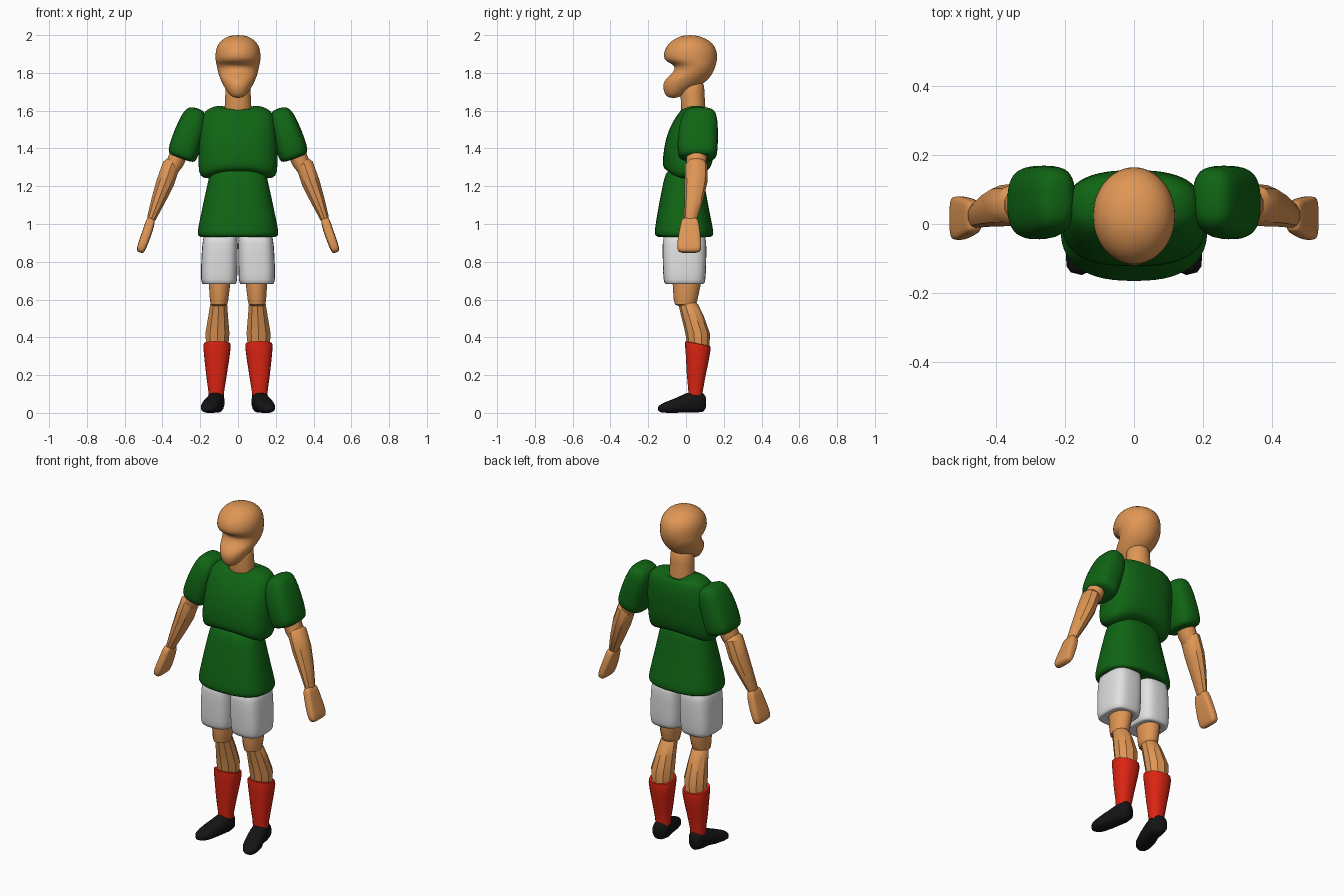
import bpy, bmesh, math
from mathutils import Vector


def material(name, rgb):
    m = bpy.data.materials.new(name)
    m.diffuse_color = (*rgb, 1)
    return m


SKIN = material("skin", (0.74, 0.305, 0.09))
GREEN = material("shirt green", (0.005, 0.13, 0.007))
WHITE = material("shorts white", (0.75, 0.75, 0.75))
RED = material("sock red", (0.72, 0.018, 0.006))
BLACK = material("shoe black", (0.007, 0.007, 0.007))
X, Y, Z = (1, 0, 0), (0, 1, 0), (0, 0, 1)


def loft(name, mat, rings, u=X, v=Y, sides=20, power=2.0, side=1, subdiv=1, angle=50):
    """Skin rings of (x, y, z, half_u, half_v[, arch]); arch lifts front and back."""
    bm = bmesh.new()
    u, v = Vector(u).normalized(), Vector(v).normalized()
    loops = []
    for x, y, z, a, b, *arch in rings:
        loop = []
        for i in range(sides):
            t = math.tau * (i + 0.5) / sides
            c, s = math.cos(t), math.sin(t)
            cu = math.copysign(abs(c) ** (2 / power), c)
            sv = math.copysign(abs(s) ** (2 / power), s)
            p = Vector((x, y, z)) + u * a * cu + v * b * sv
            p.z += arch[0] * s * s if arch else 0
            loop.append(bm.verts.new((p.x * side, p.y, p.z)))
        loops.append(loop)
    for l0, l1 in zip(loops, loops[1:]):
        for i in range(sides):
            j = (i + 1) % sides
            bm.faces.new((l0[i], l0[j], l1[j], l1[i]))
    bm.faces.new(loops[0])
    bm.faces.new(loops[-1])
    bmesh.ops.recalc_face_normals(bm, faces=bm.faces)
    me = bpy.data.meshes.new(name)
    bm.to_mesh(me)
    bm.free()
    me.materials.append(mat)
    ob = bpy.data.objects.new(name, me)
    bpy.context.collection.objects.link(ob)
    if subdiv:
        me.polygons.foreach_set("use_smooth", [True] * len(me.polygons))
        ob.modifiers.new("smooth", "SUBSURF").levels = subdiv
        ob.modifiers["smooth"].render_levels = subdiv
    else:
        bpy.ops.object.select_all(action="DESELECT")
        ob.select_set(True)
        bpy.context.view_layer.objects.active = ob
        bpy.ops.object.shade_smooth_by_angle(angle=math.radians(angle))
    return ob


def stack(rows):
    """Turn (z, front_y, back_y, half_width[, arch]) rows into centred rings."""
    return [(0, (f + b) / 2, z, w, (b - f) / 2, *e) for z, f, b, w, *e in rows]


# Head with a recessed eye band, and neck
loft("head", SKIN, stack([
    (1.667, -0.085, -0.05, 0.015), (1.678, -0.108, -0.02, 0.042),
    (1.71, -0.12, 0.03, 0.063), (1.74, -0.123, 0.09, 0.082),
    (1.77, -0.108, 0.122, 0.095), (1.79, -0.08, 0.138, 0.103),
    (1.82, -0.058, 0.152, 0.11), (1.845, -0.066, 0.16, 0.115),
    (1.86, -0.108, 0.164, 0.119), (1.885, -0.121, 0.167, 0.121),
    (1.92, -0.115, 0.163, 0.119), (1.955, -0.095, 0.145, 0.106),
    (1.985, -0.055, 0.103, 0.075), (2.0, -0.01, 0.05, 0.03)]), sides=24)
loft("neck", SKIN, stack([
    (1.55, -0.02, 0.11, 0.075), (1.6, -0.027, 0.105, 0.073),
    (1.68, -0.03, 0.098, 0.068), (1.78, -0.03, 0.1, 0.066)]))

# Shirt: chest block over a flared lower half
loft("shirt_chest", GREEN, stack([
    (1.24, -0.06, 0.08, 0.13, 0.03), (1.24, -0.105, 0.115, 0.19, 0.045),
    (1.27, -0.124, 0.132, 0.21, 0.03), (1.35, -0.124, 0.147, 0.211),
    (1.45, -0.11, 0.157, 0.206), (1.53, -0.078, 0.157, 0.2),
    (1.58, -0.045, 0.148, 0.19), (1.612, -0.02, 0.135, 0.16),
    (1.63, -0.015, 0.12, 0.1, -0.025), (1.622, -0.01, 0.11, 0.075, -0.03)]),
    sides=28, power=2.6)
loft("shirt_lower", GREEN, stack([
    (0.935, -0.1, 0.09, 0.15), (0.928, -0.155, 0.137, 0.205),
    (0.945, -0.168, 0.148, 0.217), (0.98, -0.165, 0.143, 0.212),
    (1.1, -0.145, 0.118, 0.187), (1.2, -0.125, 0.1, 0.165),
    (1.27, -0.11, 0.09, 0.15), (1.3, -0.08, 0.07, 0.12)]), sides=28, power=2.5)

ARM = (0.94, 0, 0.33)
FOOT = (0.97, 0.24, 0)
for side, word in ((-1, "right"), (1, "left")):
    # Sleeve
    loft(word + "_sleeve", GREEN, [
        (0.213, 0.075, 1.612, 0.025, 0.045), (0.221, 0.074, 1.6, 0.052, 0.08),
        (0.231, 0.07, 1.56, 0.07, 0.098), (0.258, 0.063, 1.48, 0.081, 0.108),
        (0.289, 0.061, 1.385, 0.083, 0.108), (0.298, 0.061, 1.352, 0.077, 0.1),
        (0.299, 0.061, 1.345, 0.05, 0.07)], ARM, power=2.7, side=side)
    # Arm and hand
    loft(word + "_upper_arm", SKIN, [
        (0.3, 0.06, 1.4, 0.05, 0.055), (0.335, 0.055, 1.32, 0.047, 0.055),
        (0.352, 0.052, 1.28, 0.035, 0.045)], ARM, sides=12, side=side, subdiv=0)
    loft(word + "_forearm", SKIN, [
        (0.343, 0.055, 1.335, 0.035, 0.045), (0.352, 0.055, 1.315, 0.049, 0.06),
        (0.385, 0.053, 1.22, 0.05, 0.06), (0.42, 0.042, 1.13, 0.04, 0.05),
        (0.458, 0.025, 1.03, 0.025, 0.036), (0.464, 0.022, 1.01, 0.018, 0.028)],
        ARM, sides=10, side=side, subdiv=0, angle=35)
    loft(word + "_hand", SKIN, [
        (0.458, 0.02, 1.032, 0.015, 0.035), (0.462, 0.02, 1.02, 0.025, 0.046),
        (0.476, 0.02, 0.97, 0.026, 0.055), (0.498, 0.017, 0.91, 0.026, 0.064),
        (0.515, 0.017, 0.863, 0.024, 0.065), (0.519, 0.017, 0.848, 0.015, 0.052)],
        ARM, sides=16, power=4, side=side)
    # Shorts leg
    loft(word + "_shorts_leg", WHITE, [
        (0.1, -0.008, 0.688, 0.065, 0.08), (0.1, -0.008, 0.677, 0.088, 0.103),
        (0.1, -0.008, 0.695, 0.097, 0.112), (0.099, -0.008, 0.78, 0.098, 0.116),
        (0.095, -0.008, 0.9, 0.095, 0.118), (0.09, -0.008, 0.98, 0.09, 0.11)],
        power=3.2, side=side)
    # Thigh and calf
    loft(word + "_thigh", SKIN, [
        (0.098, 0.003, 0.75, 0.06, 0.075), (0.098, 0.003, 0.67, 0.057, 0.073),
        (0.1, -0.002, 0.6, 0.05, 0.063), (0.101, -0.003, 0.573, 0.045, 0.055),
        (0.101, -0.003, 0.565, 0.03, 0.035)], sides=14, side=side, subdiv=0)
    loft(word + "_calf", SKIN, [
        (0.102, 0.008, 0.59, 0.035, 0.04), (0.102, 0.012, 0.575, 0.047, 0.052),
        (0.105, 0.035, 0.51, 0.055, 0.06), (0.109, 0.062, 0.42, 0.067, 0.065),
        (0.11, 0.066, 0.34, 0.06, 0.058)],
        sides=10, side=side, subdiv=0, angle=30)
    # Sock, its rim dropping toward the back
    loft(word + "_sock", RED, [
        (0.115, 0.05, 0.09, 0.042, 0.038), (0.115, 0.05, 0.12, 0.043, 0.04),
        (0.114, 0.053, 0.2, 0.055, 0.051), (0.112, 0.06, 0.29, 0.067, 0.063),
        (0.111, 0.062, 0.345, 0.073, 0.07), (0.111, 0.062, 0.366, 0.071, 0.069),
        (0.111, 0.062, 0.368, 0.05, 0.05)], v=(0, 1, -0.2),
        sides=16, power=2.4, side=side, subdiv=0)
    # Shoe, turned slightly outward
    loft(word + "_shoe", BLACK, [
        (0.112, 0.1, 0.055, 0.025, 0.035), (0.113, 0.09, 0.055, 0.04, 0.049),
        (0.117, 0.05, 0.058, 0.047, 0.058), (0.125, 0.0, 0.052, 0.045, 0.051),
        (0.14, -0.05, 0.04, 0.05, 0.04), (0.153, -0.1, 0.03, 0.046, 0.03),
        (0.163, -0.13, 0.025, 0.034, 0.022), (0.167, -0.144, 0.022, 0.017, 0.013)],
        FOOT, Z, sides=16, power=2.5, side=side, subdiv=0, angle=60)
